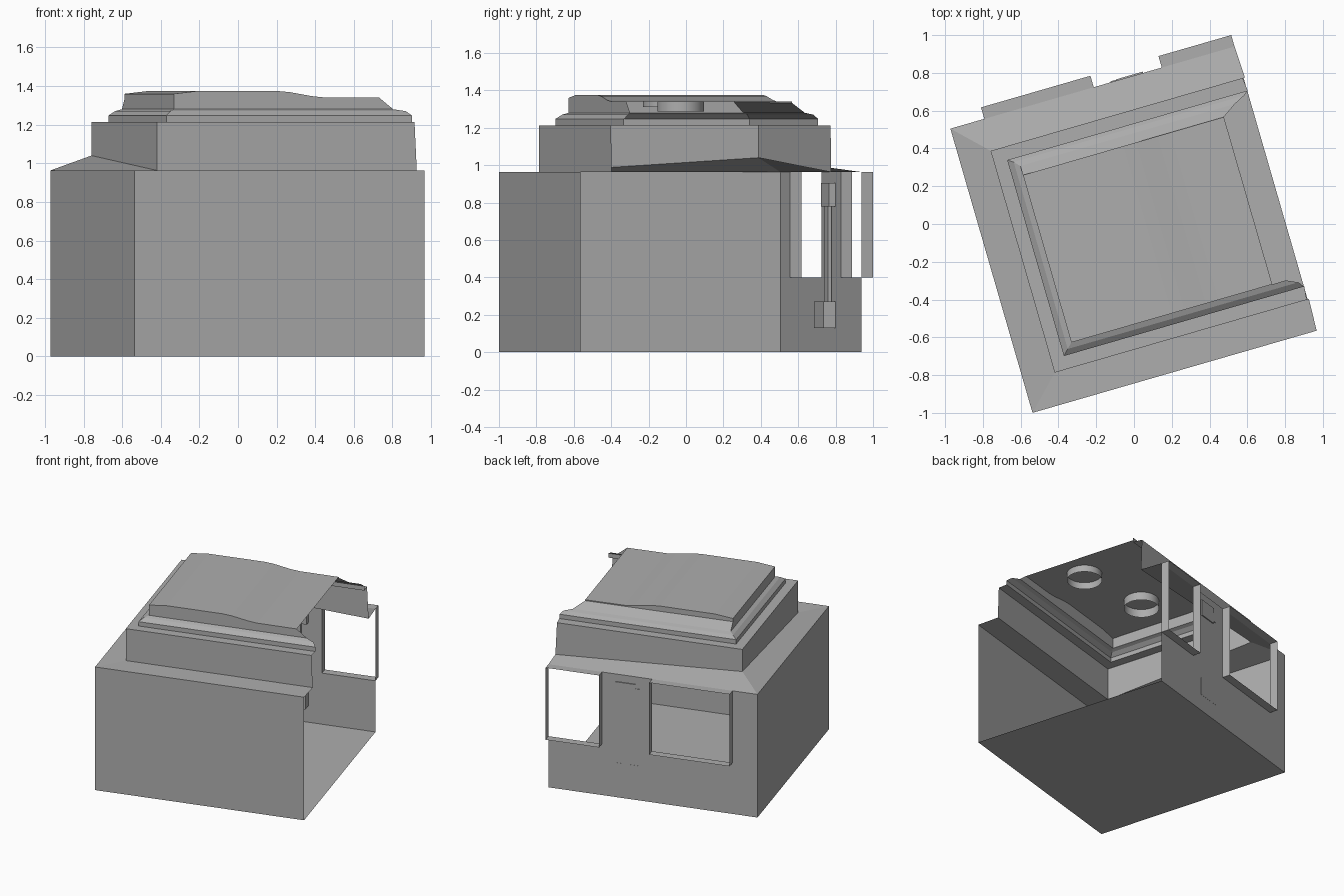
import bpy, bmesh, math

if "Cube" in bpy.data.objects:
    bpy.data.objects.remove(bpy.data.objects["Cube"])

ROT = math.atan2(0.435, 1.505)
CENTRE = (-0.0025, -0.03, 0)
grey = bpy.data.materials.new("plain grey")
grey.diffuse_color = (0.42, 0.42, 0.42, 1)
grey.use_nodes = True
grey.node_tree.nodes["Principled BSDF"].inputs["Base Color"].default_value = grey.diffuse_color


def make(name, build):
    """Build in the room's own axes, then turn the part into place."""
    bm = bmesh.new()
    build(bm)
    bmesh.ops.remove_doubles(bm, verts=bm.verts, dist=0.0005)
    me = bpy.data.meshes.new(name)
    bm.to_mesh(me)
    bm.free()
    me.materials.append(grey)
    ob = bpy.data.objects.new(name, me)
    ob.location, ob.rotation_euler = CENTRE, (0, 0, ROT)
    bpy.context.collection.objects.link(ob)
    return ob


def face(bm, *pts):
    bm.faces.new([bm.verts.new(p) for p in pts])


def box(bm, u0, u1, v0, v1, z0, z1):
    r = bmesh.ops.create_cube(bm, size=1)
    for v in r["verts"]:
        v.co = ((u0 + u1) / 2 + v.co.x * (u1 - u0),
                (v0 + v1) / 2 + v.co.y * (v1 - v0),
                (z0 + z1) / 2 + v.co.z * (z1 - z0))


def ring(h, z, right, back=None, zbl=None):
    """Open ring: front right, front left, back left, back right."""
    b = back or h
    return [(right, -h, z), (-h, -h, z), (-h, b, zbl or z), (right, b, z)]


W, H = 0.783, 0.963
WINDOWS = [(-0.596, 0.007), (0.382, W)]
SILL, OUT = 0.40, 0.846


# room walls, open on the right
def walls(bm):
    face(bm, (-W, -W, 0), (W, -W, 0), (W, -W, H), (-W, -W, H))
    face(bm, (-W, W, 0), (-W, -W, 0), (-W, -W, H), (-W, W, H))
    face(bm, (W, W, 0), (-W, W, 0), (-W, W, SILL), (W, W, SILL))
    for a, b in ((-W, WINDOWS[0][0]), (WINDOWS[0][1], WINDOWS[1][0])):
        face(bm, (b, W, SILL), (a, W, SILL), (a, W, H), (b, W, H))


make("room_walls", walls)
make("floor", lambda bm: face(bm, (-W, -W, 0), (-W, W, 0), (W, W, 0), (W, -W, 0)))


# thin linings of the two window openings
def linings(bm):
    for a, b in WINDOWS:
        for z in (SILL, H):
            face(bm, (a, W, z), (b, W, z), (b, OUT, z), (a, OUT, z))
        for u in (a, b):
            face(bm, (u, W, SILL), (u, OUT, SILL), (u, OUT, H), (u, W, H))


make("window_linings", linings)

# stepped upper walls and cornice
RINGS = [
    ring(W, H, W),
    ring(0.611, H, 0.79, zbl=1.04),
    ring(0.611, 1.213, 0.778),
    ring(0.54, 1.213, 0.785),
    ring(0.54, 1.247, 0.785),
    ring(0.51, 1.27, 0.76, back=0.52),
    ring(0.482, 1.28, 0.70, back=0.49),
]


def cornice(bm):
    for lo, hi in zip(RINGS, RINGS[1:]):
        for i in range(3):
            face(bm, lo[i + 1], lo[i], hi[i], hi[i + 1])


make("stepped_cornice", cornice)

# gently waved roof panel with its edges
WAVE = [(-0.482, 1.36), (-0.35, 1.375), (0.07, 1.375), (0.14, 1.369),
        (0.26, 1.348), (0.33, 1.341), (0.625, 1.34)]
FRONT, BACK = -0.482, 0.44


def roof(bm):
    for (a, za), (b, zb) in zip(WAVE, WAVE[1:]):
        face(bm, (a, FRONT, za), (b, FRONT, zb), (b, BACK, zb), (a, BACK, za))
    fr, fl, bl, br = RINGS[-1]
    low_l, low_r = (-0.482, BACK, 1.335), (0.625, BACK, 1.333)
    face(bm, fl, fr, *[(u, FRONT, z) for u, z in reversed(WAVE)])
    face(bm, br, bl, low_l, low_r)
    face(bm, low_r, low_l, *[(u, BACK, z) for u, z in WAVE])
    face(bm, bl, fl, (-0.482, FRONT, 1.36), (-0.482, BACK, 1.36), low_l)


make("roof_panel", roof)


# round ceiling rims
def rims(bm):
    for u, v, z0, z1 in ((0.42, -0.12, 1.287, 1.34), (-0.17, -0.03, 1.31, 1.374)):
        r = bmesh.ops.create_cone(bm, cap_ends=False, segments=32,
                                  radius1=0.125, radius2=0.125, depth=z1 - z0)
        bmesh.ops.translate(bm, verts=r["verts"], vec=(u, v, (z0 + z1) / 2))


rim = make("ceiling_rims", rims)
for p in rim.data.polygons:
    p.use_smooth = True


# wall fitting between the windows: two boxes joined by a rail
def fitting(bm):
    box(bm, 0.13, 0.28, 0.745, 0.79, 0.78, 0.905)
    box(bm, 0.10, 0.13, 0.755, 0.788, 0.80, 0.87)
    box(bm, 0.10, 0.28, 0.715, 0.784, 0.13, 0.27)
    box(bm, 0.15, 0.23, 0.755, 0.775, 0.27, 0.78)


make("wall_fitting", fitting)
